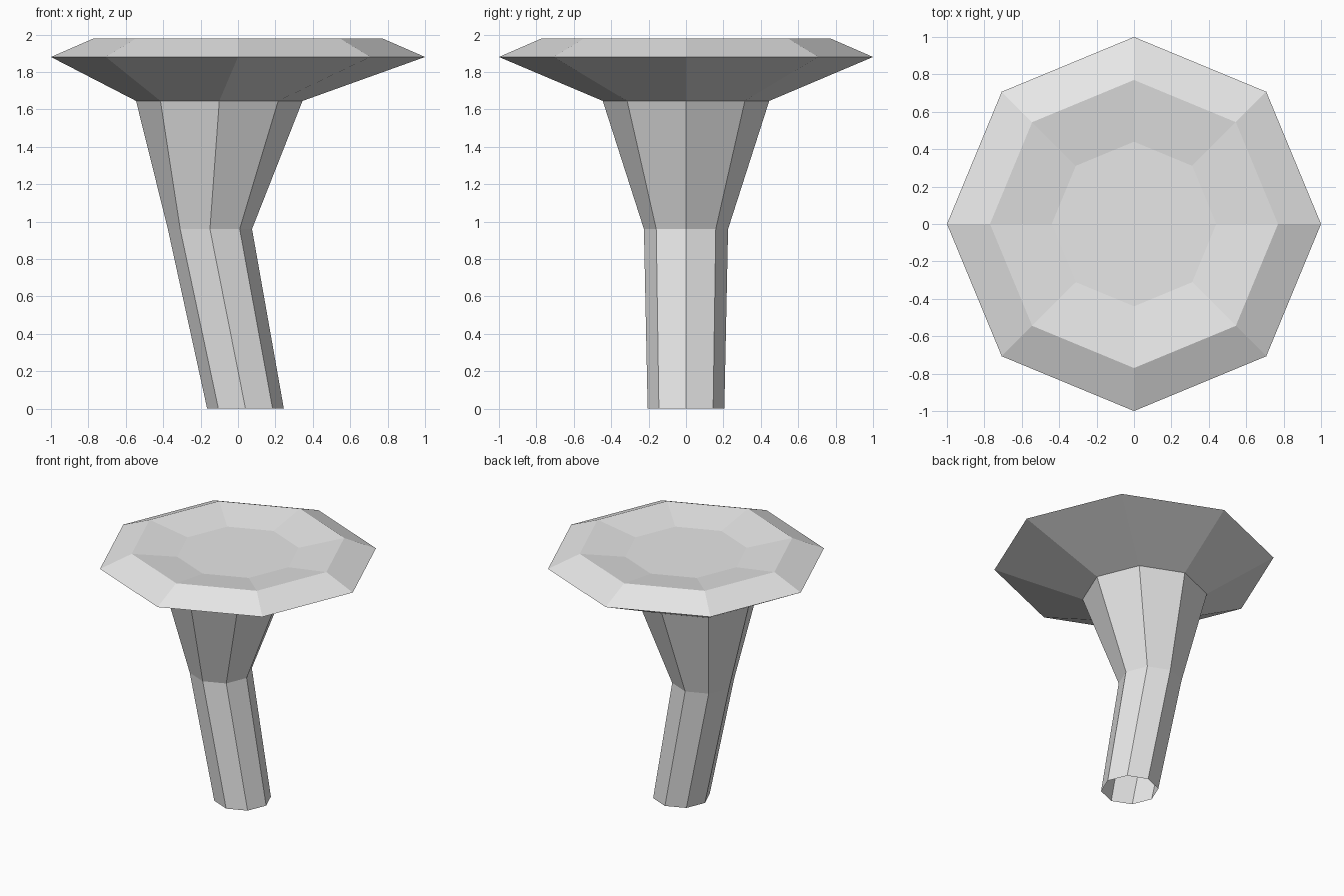
import bpy, bmesh, math

if "Cube" in bpy.data.objects:
    bpy.data.objects.remove(bpy.data.objects["Cube"])

SIDES = 8

grey = bpy.data.materials.new("light grey")
grey.diffuse_color = (0.8, 0.8, 0.8, 1)
grey.use_nodes = True
grey.node_tree.nodes["Principled BSDF"].inputs["Base Color"].default_value = grey.diffuse_color


def loft(name, rings, cap_end=False):
    """Skin stacked octagons given as (centre x, z, radius)."""
    bm = bmesh.new()
    loops = []
    for cx, z, r in rings:
        loops.append([bm.verts.new((cx + r * math.cos(math.tau * i / SIDES),
                                    r * math.sin(math.tau * i / SIDES), z))
                      for i in range(SIDES)])
    for lower, upper in zip(loops, loops[1:]):
        for i in range(SIDES):
            j = (i + 1) % SIDES
            bm.faces.new((lower[i], lower[j], upper[j], upper[i]))
    if cap_end:
        bm.faces.new(loops[-1])
    mesh = bpy.data.meshes.new(name)
    bm.to_mesh(mesh)
    bm.free()
    mesh.materials.append(grey)
    obj = bpy.data.objects.new(name, mesh)
    bpy.context.collection.objects.link(obj)
    return obj


# Bent stem, open at the bottom, flaring towards the head
loft("stem", [(0.04, 0, 0.205), (-0.15, 0.96, 0.225), (-0.10, 1.645, 0.445)])

# Wide head: underside, bevelled rim and shallow dish on top
loft("head", [(-0.10, 1.645, 0.445), (0, 1.88, 1.0), (0, 1.98, 0.77),
              (0, 1.93, 0.44)], cap_end=True)
